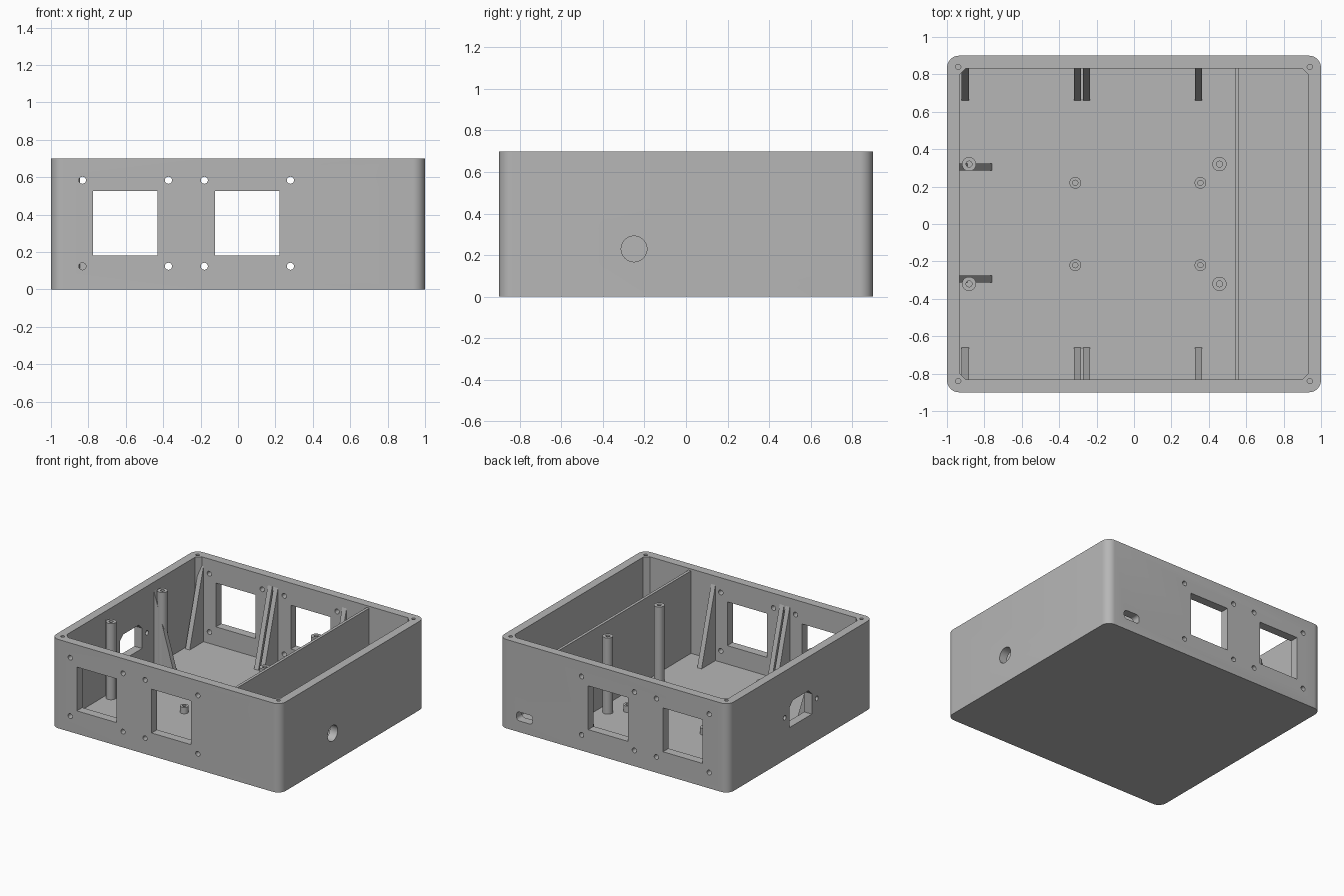
import bpy, bmesh, math
from mathutils import Vector

cube = bpy.data.objects.get("Cube")
if cube:
    bpy.data.objects.remove(cube, do_unlink=True)

grey = bpy.data.materials.new("matte_grey")
grey.use_nodes = True
colour = (0.47, 0.47, 0.47, 1)
grey.diffuse_color = colour
grey.node_tree.nodes["Principled BSDF"].inputs["Base Color"].default_value = colour

FLOOR, HEIGHT = 0.035, 0.70
INX, INY = 0.933, 0.832


# ---- helpers ----
def rect(cx, cy, w, h, r=0.0, steps=6):
    """Rectangle outline with optional rounded corners (steps=1 gives chamfers)."""
    if r == 0:
        return [(cx + sx * w / 2, cy + sy * h / 2) for sx, sy in ((1, 1), (-1, 1), (-1, -1), (1, -1))]
    pts = []
    for q, (sx, sy) in enumerate(((1, 1), (-1, 1), (-1, -1), (1, -1))):
        for i in range(steps + 1):
            a = math.pi / 2 * (q + i / steps)
            pts.append((cx + sx * (w / 2 - r) + r * math.cos(a), cy + sy * (h / 2 - r) + r * math.sin(a)))
    return pts


def circle(cx, cy, r, n=24):
    return [(cx + r * math.cos(2 * math.pi * i / n), cy + r * math.sin(2 * math.pi * i / n)) for i in range(n)]


def prism(bm, pts, plane, lo, hi):
    """Extrude an outline drawn in a plane from lo to hi along the third axis."""
    place = {"xy": lambda a, b, c: (a, b, c),
             "xz": lambda a, b, c: (a, c, b),
             "yz": lambda a, b, c: (c, a, b)}[plane]
    bottom = [bm.verts.new(place(a, b, lo)) for a, b in pts]
    top = [bm.verts.new(place(a, b, hi)) for a, b in pts]
    bm.faces.new(bottom[::-1])
    bm.faces.new(top)
    n = len(pts)
    for i in range(n):
        j = (i + 1) % n
        bm.faces.new((bottom[i], bottom[j], top[j], top[i]))


def finish(name, bm):
    bmesh.ops.recalc_face_normals(bm, faces=bm.faces)
    mesh = bpy.data.meshes.new(name)
    bm.to_mesh(mesh)
    bm.free()
    mesh.materials.append(grey)
    obj = bpy.data.objects.new(name, mesh)
    bpy.context.collection.objects.link(obj)
    return obj


def activate(obj):
    bpy.ops.object.select_all(action="DESELECT")
    obj.select_set(True)
    bpy.context.view_layer.objects.active = obj


def smooth(obj):
    activate(obj)
    bpy.ops.object.shade_smooth_by_angle(angle=math.radians(30))


def cut(obj, bm):
    cutter = finish("cutter", bm)
    cutter.hide_render = True
    mod = obj.modifiers.new("cut", "BOOLEAN")
    mod.operation, mod.solver, mod.object = "DIFFERENCE", "EXACT", cutter
    activate(obj)
    bpy.ops.object.modifier_apply(modifier=mod.name)
    bpy.data.objects.remove(cutter, do_unlink=True)


# ---- case shell: rounded box, hollowed with chamfered inner corners ----
bm = bmesh.new()
prism(bm, rect(0, 0, 2, 1.8, 0.065, 8), "xy", 0, HEIGHT)
shell = finish("case_shell", bm)

bm = bmesh.new()
prism(bm, rect(0, 0, 2 * INX, 2 * INY, 0.035, 1), "xy", FLOOR, 1)
cut(shell, bm)

# ---- openings in the walls ----
bm = bmesh.new()
for lo, hi in ((-1, -0.8), (0.8, 1)):
    for cx in (-0.602, 0.05):                     # fan windows, front and back
        prism(bm, rect(cx, 0.353, 0.345, 0.345), "xz", lo, hi)
        for dx in (-0.23, 0.23):
            for dz in (-0.23, 0.23):
                prism(bm, circle(cx + dx, 0.354 + dz, 0.019), "xz", lo, hi)
prism(bm, rect(0.777, 0.123, 0.14, 0.07, 0.025), "xz", 0.8, 1)   # cable slot
prism(bm, circle(-0.25, 0.23, 0.062, 40), "yz", 0.9, 1.1)        # round side hole
socket = [(0.138, 0.233), (0.138, 0.393), (0.098, 0.433),
          (-0.098, 0.433), (-0.138, 0.393), (-0.138, 0.233)]
prism(bm, socket, "yz", -1.1, -0.9)                              # power socket
for y in (-0.2, 0.2):
    prism(bm, circle(y, 0.333, 0.018), "yz", -1.1, -0.9)
for sx in (-1, 1):                                               # lid screw holes
    for sy in (-1, 1):
        prism(bm, circle(sx * 0.94, sy * 0.84, 0.014), "xy", 0.45, 0.8)
cut(shell, bm)
smooth(shell)

# ---- divider wall ----
bm = bmesh.new()
prism(bm, rect(0.55, 0, 0.022, 2 * INY), "xy", FLOOR, 0.685)
finish("divider_wall", bm)


# ---- hollow standoffs ----
def standoff(name, x, y, top, r, bore):
    depth = max(FLOOR + 0.005, top - 0.15)
    profile = [(r, FLOOR), (r, top), (bore, top), (bore, depth), (0, depth)]
    bm = bmesh.new()
    verts = [bm.verts.new((x + a, y, z)) for a, z in profile]
    edges = [bm.edges.new(pair) for pair in zip(verts, verts[1:])]
    bmesh.ops.spin(bm, geom=verts + edges, cent=Vector((x, y, 0)), axis=(0, 0, 1),
                   angle=2 * math.pi, steps=28)
    bmesh.ops.remove_doubles(bm, verts=bm.verts, dist=0.0005)
    smooth(finish(name, bm))


for side, s in (("front", -1), ("back", 1)):
    for end, x in (("right", -0.882), ("left", 0.457)):
        standoff(f"tall_post_{side}_{end}", x, s * 0.32, 0.635, 0.038, 0.016)
    for end, x in (("right", -0.314), ("left", 0.355)):
        standoff(f"short_post_{side}_{end}", x, s * 0.22, 0.085, 0.031, 0.014)

# ---- triangular bracing ribs ----
RIB_TOP = 0.63
for side, s in (("front", -1), ("back", 1)):
    tri = [(s * INY, FLOOR), (s * 0.66, FLOOR), (s * INY, RIB_TOP)]
    for i, x in enumerate((-0.902, -0.303, -0.253, 0.345)):
        bm = bmesh.new()
        prism(bm, tri, "yz", x - 0.019, x + 0.019)
        finish(f"rib_{side}_{i + 1}", bm)
for side, y in (("front", -0.295), ("back", 0.305)):
    bm = bmesh.new()
    prism(bm, [(-INX, FLOOR), (-0.76, FLOOR), (-INX, RIB_TOP)], "xz", y - 0.019, y + 0.019)
    finish(f"rib_right_{side}", bm)
